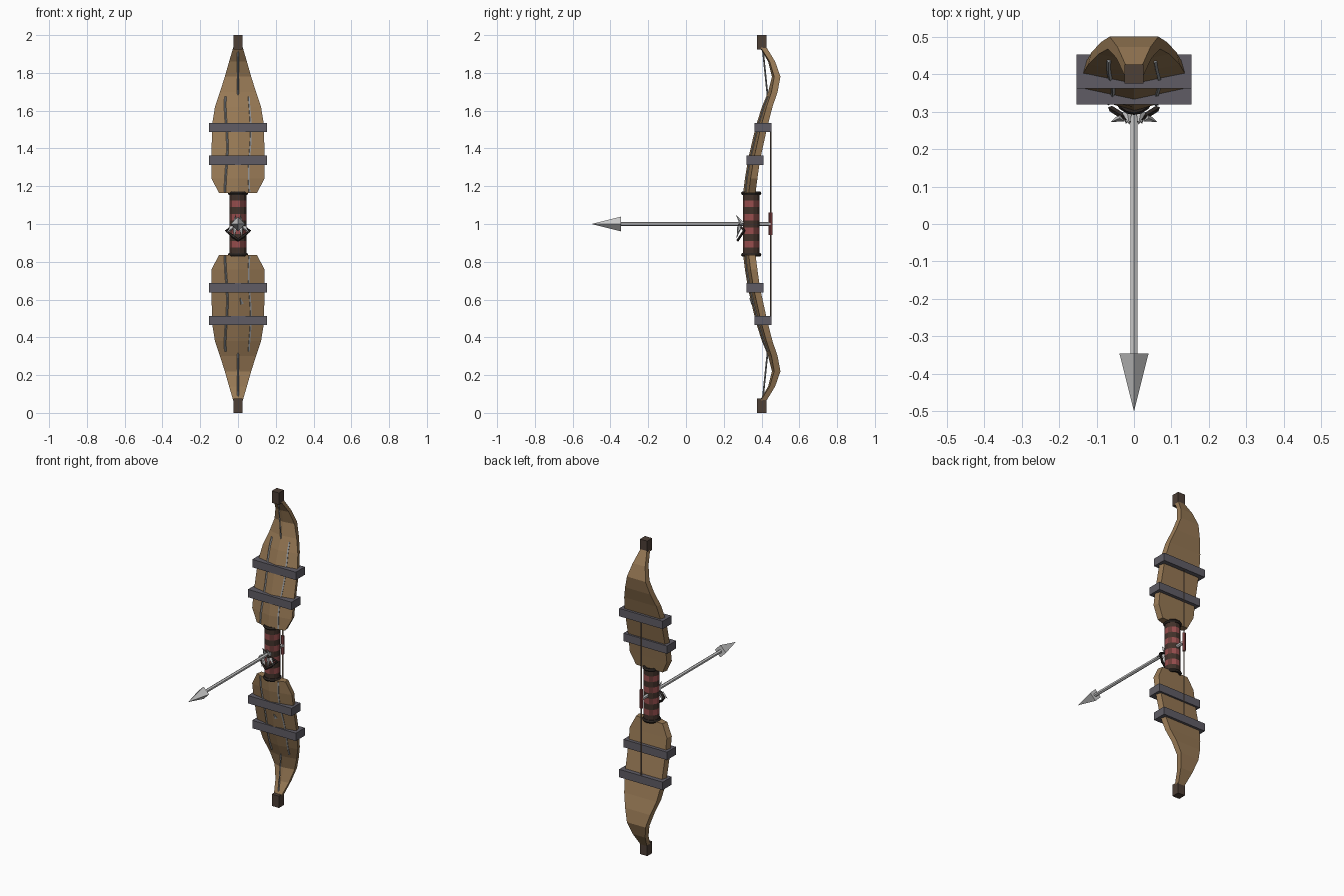
import bpy, bmesh, math
from mathutils import Vector

if "Cube" in bpy.data.objects:
    bpy.data.objects.remove(bpy.data.objects["Cube"])


def mat(name, r, g, b):
    m = bpy.data.materials.new(name)
    m.diffuse_color = (r, g, b, 1)
    m.use_nodes = True
    m.node_tree.nodes["Principled BSDF"].inputs["Base Color"].default_value = m.diffuse_color
    return m


WOOD = mat("wood", 0.31, 0.19, 0.09)
IRON = mat("dark iron", 0.115, 0.108, 0.13)
TIP = mat("dark wood", 0.075, 0.05, 0.037)
RED = mat("red cloth", 0.31, 0.075, 0.075)
MAROON = mat("maroon cloth", 0.15, 0.045, 0.04)
BROWN = mat("brown cloth", 0.055, 0.032, 0.024)
BLACK = mat("black cord", 0.025, 0.019, 0.016)
STEEL = mat("steel", 0.60, 0.60, 0.60)
CORD = mat("bow cord", 0.21, 0.15, 0.11)
VINE = mat("grey vine", 0.32, 0.33, 0.34)


def make(name, bm, *mats):
    bmesh.ops.recalc_face_normals(bm, faces=bm.faces)
    me = bpy.data.meshes.new(name)
    bm.to_mesh(me)
    bm.free()
    for m in mats:
        me.materials.append(m)
    ob = bpy.data.objects.new(name, me)
    bpy.context.collection.objects.link(ob)
    return ob


def box(name, lo, hi, m):
    bm = bmesh.new()
    bmesh.ops.create_cube(bm, size=1)
    for v in bm.verts:
        v.co = Vector([(a + b) / 2 + c * (b - a) for a, b, c in zip(lo, hi, v.co)])
    return make(name, bm, m)


def cone(name, a, b, r1, r2, sides, m):
    """Cone or cylinder running from point a to point b."""
    a, b = Vector(a), Vector(b)
    bm = bmesh.new()
    bmesh.ops.create_cone(bm, cap_ends=True, segments=sides, radius1=r1, radius2=r2, depth=(b - a).length)
    q = (b - a).to_track_quat('Z', 'Y')
    for v in bm.verts:
        v.co = q @ v.co + (a + b) / 2
    return make(name, bm, m)


def tube(name, pts, r, m, closed=False):
    """Four-sided tube swept along a polyline."""
    cu = bpy.data.curves.new(name, 'CURVE')
    cu.dimensions = '3D'
    cu.bevel_depth = r
    cu.bevel_resolution = 0
    cu.use_fill_caps = True
    sp = cu.splines.new('POLY')
    sp.points.add(len(pts) - 1)
    for p, co in zip(sp.points, pts):
        p.co = (*co, 1)
    sp.use_smooth = False
    sp.use_cyclic_u = closed
    cu.materials.append(m)
    ob = bpy.data.objects.new(name, cu)
    bpy.context.collection.objects.link(ob)
    return ob


# Limb stations: height from grip centre, half width, ridge y, back y, ridge depth
LIMB = [(0.163, 0.10, 0.302, 0.368, 0.03), (0.24, 0.14, 0.312, 0.378, 0.03),
        (0.34, 0.14, 0.328, 0.392, 0.03), (0.52, 0.138, 0.37, 0.432, 0.028),
        (0.62, 0.122, 0.402, 0.458, 0.024), (0.70, 0.095, 0.435, 0.485, 0.018),
        (0.78, 0.07, 0.455, 0.5, 0.012), (0.86, 0.047, 0.435, 0.472, 0.008),
        (0.945, 0.022, 0.385, 0.42, 0.004)]


def front_y(h, x):
    for s, t in zip(LIMB, LIMB[1:]):
        if h <= t[0]:
            f = (h - s[0]) / (t[0] - s[0])
            w, y, d = [s[i] + f * (t[i] - s[i]) for i in (1, 2, 4)]
            return y + d * abs(x) / w


for side, s in (("upper", 1), ("lower", -1)):
    # Curved wooden limb with a ridged front and flat back
    bm = bmesh.new()
    rings = []
    for h, w, yf, yb, d in LIMB:
        z = 1 + s * h
        rings.append([bm.verts.new(p) for p in
                      ((0, yf, z), (w, yf + d, z), (w * 0.93, yb, z), (-w * 0.93, yb, z), (-w, yf + d, z))])
    for a, b in zip(rings, rings[1:]):
        for i in range(5):
            j = (i + 1) % 5
            bm.faces.new((a[i], a[j], b[j], b[i]))
    bm.faces.new(rings[0])
    bm.faces.new(rings[-1])
    make(side + "_limb", bm, WOOD)

    # End block and two iron straps
    zs = sorted((1 + s * 0.925, 1 + s))
    box(side + "_tip", (-0.025, 0.375, zs[0]), (0.025, 0.425, zs[1]), TIP)
    for n, h, y in (("inner", 0.337, 0.364), ("outer", 0.511, 0.407)):
        box(f"{side}_{n}_strap", (-0.153, y - 0.045, 1 + s * h - 0.025), (0.153, y + 0.045, 1 + s * h + 0.025), IRON)

    # Wavy vines lying on the limb front
    for n, k in (("left", -1), ("right", 1)):
        pts = []
        for i in range(15):
            h = 0.17 + i * 0.036
            x = k * (0.062 + 0.006 * math.sin(h * 14 + k))
            pts.append((x, front_y(h, x) - 0.001, 1 + s * h))
        tube(f"{side}_{n}_vine", pts, 0.0055, VINE)

    # Grey cord end running from the tip into the limb
    tube(side + "_string_end", [(0, 0.405, 1 + s * 0.94), (0, 0.44, 1 + s * 0.6)], 0.0045, VINE)

    # Cord ring closing the grip
    bm = bmesh.new()
    grid = [[bm.verts.new(((0.043 + 0.011 * math.cos(v)) * math.cos(u),
                           0.345 + (0.043 + 0.011 * math.cos(v)) * math.sin(u),
                           1 + s * 0.163 + 0.011 * math.sin(v)))
             for v in [math.tau * j / 6 for j in range(6)]]
            for u in [math.tau * i / 16 for i in range(16)]]
    for i in range(16):
        for j in range(6):
            a, b = grid[i], grid[(i + 1) % 16]
            bm.faces.new((a[j], b[j], b[(j + 1) % 6], a[(j + 1) % 6]))
    make(side + "_grip_ring", bm, BLACK)

# Checked cloth grip: rows and columns decide the colour
bm = bmesh.new()
N, ROWS = 12, 9
rows = [[bm.verts.new((0.046 * math.cos(math.tau * (i + 0.5) / N), 0.345 + 0.046 * math.sin(math.tau * (i + 0.5) / N),
                       0.84 + 0.32 * r / ROWS)) for i in range(N)] for r in range(ROWS + 1)]
for r in range(ROWS):
    for i in range(N):
        j = (i + 1) % N
        f = bm.faces.new((rows[r][i], rows[r][j], rows[r + 1][j], rows[r + 1][i]))
        f.material_index = 2 if r % 2 == 0 else int(i % 3 == 0)
bm.faces.new(rows[0])
bm.faces.new(rows[-1])
make("grip", bm, RED, MAROON, BROWN)

# Bow string with its red wrapping
tube("bow_string", [(0, 0.448, 1.52), (0, 0.448, 0.48)], 0.0045, CORD)
cone("string_wrap", (0, 0.448, 0.943), (0, 0.448, 1.06), 0.01, 0.01, 8, RED)

# Arrow with a four-sided head
cone("arrow_shaft", (0, 0.45, 1), (0, -0.35, 1), 0.011, 0.011, 6, STEEL)
cone("arrow_head", (0, -0.345, 1), (0, -0.5, 1), 0.039, 0, 4, STEEL)

# Cord loop with claws on the grip front
tube("claw_cord", [(-0.062, 0.308, 0.965), (-0.03, 0.288, 0.935), (0, 0.275, 0.915), (0.03, 0.288, 0.935),
                   (0.062, 0.308, 0.965), (0.03, 0.288, 0.985), (0, 0.28, 1.0), (-0.03, 0.288, 0.985)],
     0.008, BLACK, True)
for k in (-1, 1):
    cone("side_claw", (k * 0.03, 0.286, 0.985), (k * 0.062, 0.272, 0.95), 0.013, 0, 4, STEEL)
    cone("low_claw", (k * 0.016, 0.283, 0.985), (k * 0.022, 0.268, 0.925), 0.013, 0, 4, STEEL)
    cone("high_claw", (k * 0.018, 0.297, 1.0), (k * 0.012, 0.264, 1.05), 0.013, 0, 4, STEEL)

# Small thorn on the lower limb
cone("limb_thorn", (0.02, 0.355, 0.58), (0.012, 0.335, 0.61), 0.012, 0, 4, VINE)
